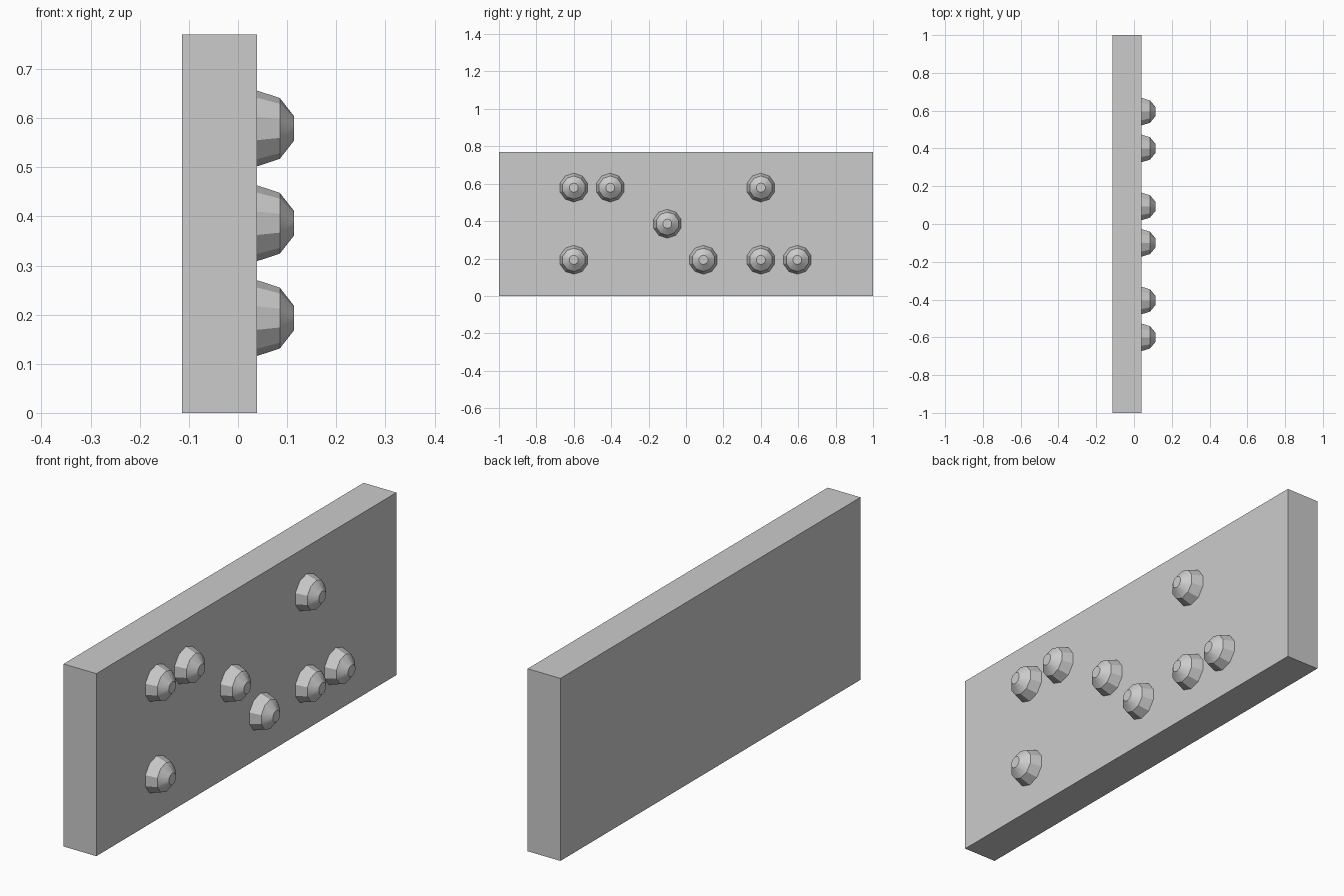
import bpy
import bmesh
from math import sin, cos, tau, radians

cube = bpy.data.objects.get("Cube")
if cube:
    bpy.data.objects.remove(cube, do_unlink=True)

grey = bpy.data.materials.new("light_grey")
grey.use_nodes = True
colour = (0.6, 0.6, 0.6, 1)
grey.diffuse_color = colour
grey.node_tree.nodes["Principled BSDF"].inputs["Base Color"].default_value = colour

LENGTH, HEIGHT = 2.0, 0.77
BACK, FACE = -0.114, 0.039


def add_object(name, bm):
    bmesh.ops.recalc_face_normals(bm, faces=bm.faces)
    mesh = bpy.data.meshes.new(name)
    bm.to_mesh(mesh)
    bm.free()
    mesh.materials.append(grey)
    obj = bpy.data.objects.new(name, mesh)
    bpy.context.collection.objects.link(obj)
    return obj


# Flat slab standing on its long edge
bm = bmesh.new()
bmesh.ops.create_cube(bm, size=1)
bmesh.ops.scale(bm, vec=(FACE - BACK, LENGTH, HEIGHT), verts=bm.verts)
bmesh.ops.translate(bm, vec=((FACE + BACK) / 2, 0, HEIGHT / 2), verts=bm.verts)
add_object("slab", bm)


# Ten-sided stud: tapered wall, conical shoulder, small flat tip
def add_stud(name, y, z, sides=10):
    bm = bmesh.new()
    rings = []
    for x, radius in ((0, 0.077), (0.046, 0.062), (0.075, 0.025)):
        rings.append([bm.verts.new((x, radius * sin(tau * i / sides),
                                    radius * cos(tau * i / sides)))
                      for i in range(sides)])
    for a, b in zip(rings, rings[1:]):
        for i in range(sides):
            j = (i + 1) % sides
            bm.faces.new((a[i], a[j], b[j], b[i]))
    bm.faces.new(rings[0])
    bm.faces.new(rings[-1])
    obj = add_object(name, bm)
    obj.location = (FACE, y, z)
    return obj


# Studs in three rows on the +x face
rows = {
    "upper": (0.579, (-0.6, -0.405, 0.4)),
    "middle": (0.386, (-0.1,)),
    "lower": (0.193, (-0.6, 0.093, 0.4, 0.595)),
}
studs = [add_stud(f"{row}_stud_{n}", y, z)
         for row, (z, places) in rows.items()
         for n, y in enumerate(places, 1)]

# Smooth shoulders, crisp wall facets
bpy.ops.object.select_all(action="DESELECT")
for stud in studs:
    stud.select_set(True)
bpy.context.view_layer.objects.active = studs[0]
bpy.ops.object.shade_smooth_by_angle(angle=radians(30))
